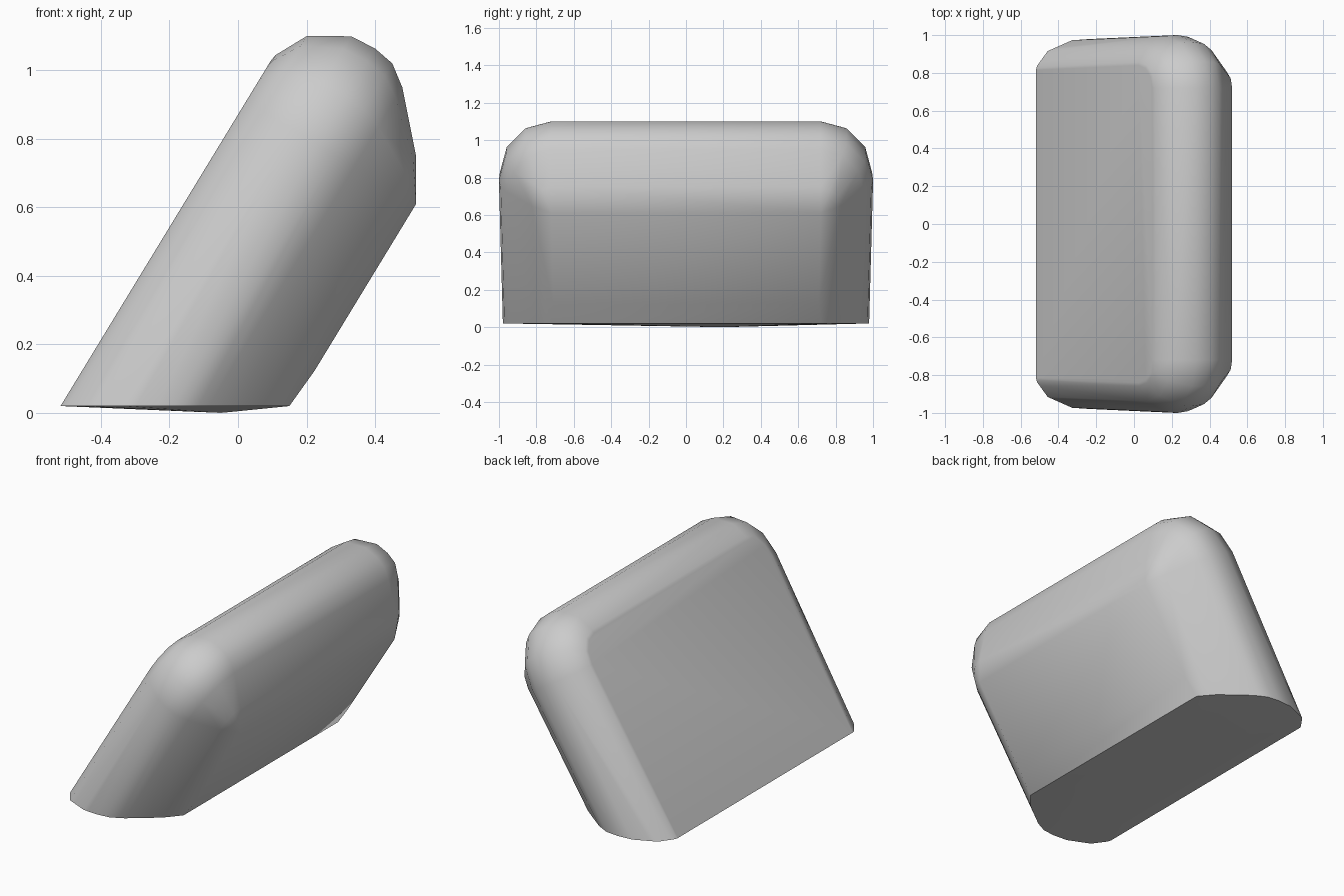
import bpy, bmesh, math
from mathutils import Vector

cube = bpy.data.objects.get("Cube")
if cube:
    bpy.data.objects.remove(cube, do_unlink=True)

grey = bpy.data.materials.new("plain grey")
grey.use_nodes = True
colour = (0.6, 0.6, 0.6, 1)
grey.diffuse_color = colour
grey.node_tree.nodes["Principled BSDF"].inputs["Base Color"].default_value = colour

# Leaning axis of the slab, and the direction through its thickness
axis = Vector((0.52, 0, 0.854))
across = Vector((0.854, 0, -0.52))

# Rounded rim: (depth through the slab, outward swell from the core rectangle)
rim = [(-0.453, 0.14), (-0.449, 0.16), (-0.401, 0.253), (-0.29, 0.32),
       (-0.212, 0.326), (-0.146, 0.315), (-0.084, 0.27), (0.054, 0.12), (0.127, 0.0)]
core_y, core_top, squash, foot = 0.72, 0.791, 0.86, -0.6
corner_steps = 3

bm = bmesh.new()
for depth, swell in rim:
    for side in (-1, 1):
        # rounded upper corner
        for i in range(corner_steps + 1):
            a = math.pi / 2 * i / corner_steps
            y = side * (core_y + swell * squash * math.cos(a))
            p = across * depth + axis * (core_top + swell * math.sin(a))
            bm.verts.new((p.x, y, p.z))
        # slightly narrower foot, trimmed below
        p = across * depth + axis * foot
        bm.verts.new((p.x, side * (core_y + swell * squash) * 0.967, p.z))

bmesh.ops.remove_doubles(bm, verts=bm.verts, dist=0.0005)
bmesh.ops.convex_hull(bm, input=bm.verts)
bmesh.ops.delete(bm, geom=[v for v in bm.verts if not v.link_faces], context='VERTS')


def trim(point, normal):
    """Cut off what lies past the plane and close the hole."""
    geom = bm.verts[:] + bm.edges[:] + bm.faces[:]
    bmesh.ops.bisect_plane(bm, geom=geom, plane_co=point, plane_no=normal, clear_outer=True)
    open_edges = [e for e in bm.edges if e.is_boundary]
    return bmesh.ops.contextual_create(bm, geom=open_edges)["faces"]


# Chamfered lower edge, then the base with a shallow bulge
trim((0.15, 0, 0.02), (0.07, 0, -0.05))
base = trim((0, 0, 0.02), (0, 0, -1))
middle = bmesh.ops.poke(bm, faces=base)["verts"][0]
middle.co = (-0.05, 0.2, 0)
bmesh.ops.dissolve_limit(bm, angle_limit=0.005, verts=bm.verts, edges=bm.edges)
bmesh.ops.recalc_face_normals(bm, faces=bm.faces)

mesh = bpy.data.meshes.new("leaning_slab")
bm.to_mesh(mesh)
bm.free()
mesh.materials.append(grey)
slab = bpy.data.objects.new("leaning_slab", mesh)
bpy.context.collection.objects.link(slab)
bpy.context.view_layer.objects.active = slab
slab.select_set(True)
bpy.ops.object.shade_smooth_by_angle(angle=math.radians(40))
